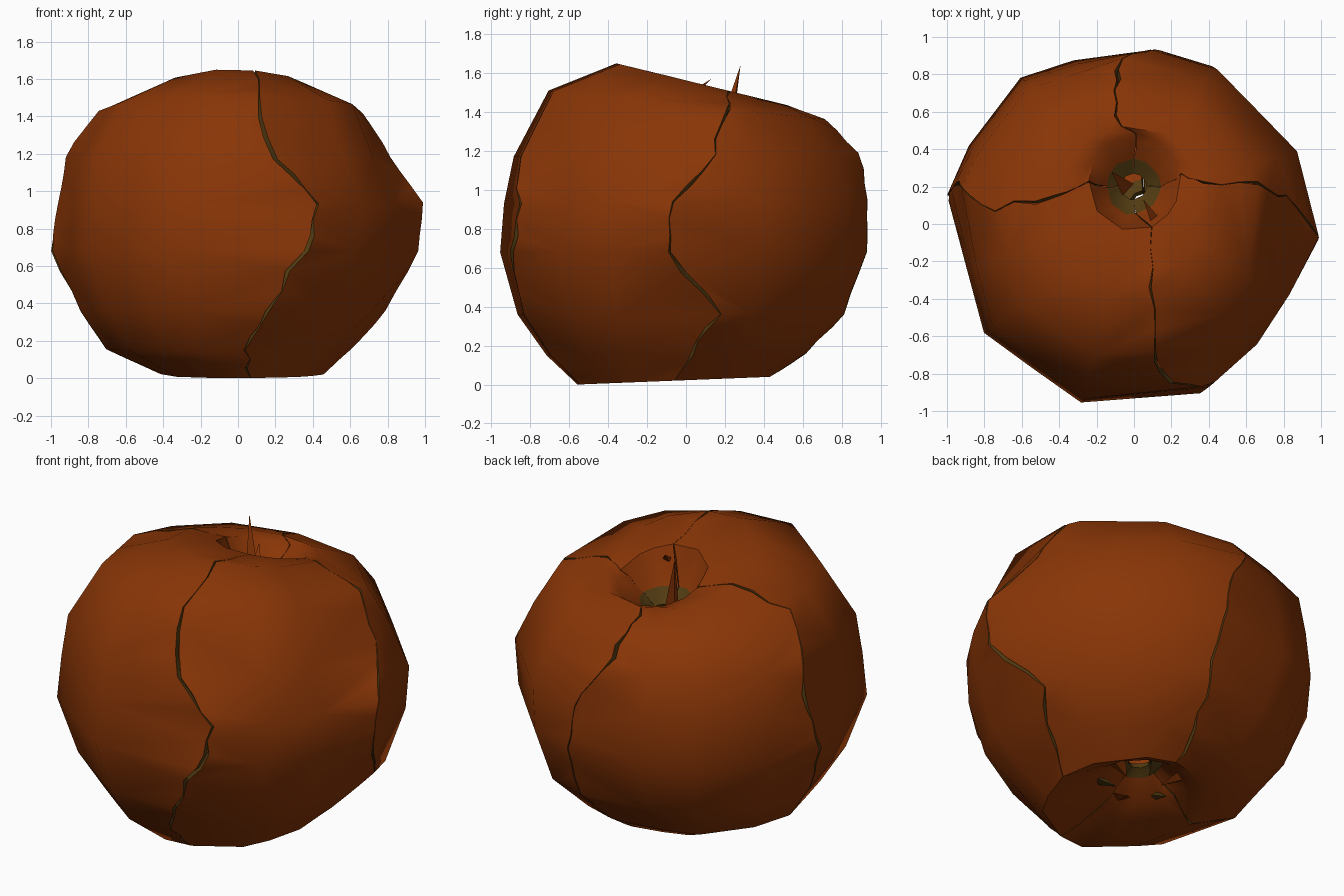
import bpy, bmesh, math, random
from mathutils import Vector

if "Cube" in bpy.data.objects:
    bpy.data.objects.remove(bpy.data.objects["Cube"])

random.seed(4)
SUB = 3  # crack points per ring


def material(name, rgb):
    m = bpy.data.materials.new(name)
    m.diffuse_color = (*rgb, 1)
    m.use_nodes = True
    m.node_tree.nodes["Principled BSDF"].inputs["Base Color"].default_value = m.diffuse_color
    return m


SKIN = material("russet skin", (0.25, 0.036, 0.002))
FLESH = material("olive edge", (0.088, 0.046, 0.006))

# Outline seen from above (x, y)
OUTLINE = [(1, -.12), (.87, .39), (.44, .83), (0, .96), (-.6, .77), (-.92, .36),
           (-1, .15), (-.8, -.58), (-.28, -.95), (.38, -.9), (.66, -.65)]
# Rings from bottom dimple to top dimple: x min, x max, y min, y max, z front, z back
RINGS = [(-.01, .11, .04, .16, .19, .19), (-.07, .17, -.02, .22, .16, .16),
         (-.20, .30, -.15, .35, .07, .07),
         (-.42, .47, -.56, .44, .00, .04), (-.72, .64, -.72, .65, .15, .16),
         (-.87, .86, -.87, .85, .36, .36), (-1.0, .97, -.96, .97, .68, .68),
         (-.98, 1.0, -.94, .95, .93, .95), (-.94, .88, -.89, .89, 1.17, 1.19),
         (-.76, .74, -.71, .74, 1.51, 1.36), (-.42, .41, -.36, .54, 1.65, 1.43),
         (-.25, .27, -.03, .48, 1.57, 1.41), (-.15, .15, .05, .35, 1.36, 1.33),
         (-.07, .07, .13, .27, 1.28, 1.28)]
# Cracks: angle in degrees at every ring
CRACKS = {
    "right": [0, 0, 0, 0, 5, 13, -5, -4, 10, 16, 18, 10, 0, 0],
    "back": [90, 90, 90, 85, 78, 80, 80, 85, 92, 98, 99, 90, 90, 90],
    "left": [180, 180, 178, 174, 176, 178, 172, 168, 168, 176, 172, 180, 180, 180],
    "front": [270, 270, 272, 276, 277, 281, 293, 296, 285, 280, 284, 290, 275, 270],
}


def unit_outline(deg):
    """Point where a ray from the centre meets the outline polygon."""
    d = Vector((math.cos(math.radians(deg)), math.sin(math.radians(deg))))
    for i, p in enumerate(OUTLINE):
        p, q = Vector(p), Vector(OUTLINE[(i + 1) % len(OUTLINE)])
        e = q - p
        den = d.x * e.y - d.y * e.x
        if abs(den) < 1e-9:
            continue
        r = (p.x * e.y - p.y * e.x) / den
        s = (p.x * d.y - p.y * d.x) / den
        if r > 0 and -1e-6 <= s <= 1 + 1e-6:
            return d.x * r, d.y * r / .955
    return d.x, d.y


def surface(level, deg):
    k = min(int(level + 1e-6), len(RINGS) - 2)
    ux, uy = unit_outline(deg)
    pts = []
    for x0, x1, y0, y1, zf, zb in RINGS[k:k + 2]:
        pts.append(Vector(((x0 + x1) / 2 + ux * (x1 - x0) / 2,
                           (y0 + y1) / 2 + uy * (y1 - y0) / 2,
                           zf + (zb - zf) * (uy + 1) / 2)))
    return pts[0].lerp(pts[1], level - k)


def crack_line(angles):
    """Jagged line: (angle, gap on one side, gap on the other) per crack point."""
    line = []
    for i in range(SUB * (len(angles) - 1) + 1):
        k = min(i // SUB, len(angles) - 2)
        a = angles[k] + (angles[k + 1] - angles[k]) * (i / SUB - k)
        a += random.uniform(-2, 2) if i % SUB else 0
        gap = [.08, .1, .2, .4, 1.3]
        line.append((a, random.choice(gap), random.choice(gap)))
    return line


LINES = {n: crack_line(a) for n, a in CRACKS.items()}


def link(name, bm, mats):
    me = bpy.data.meshes.new(name)
    bm.to_mesh(me)
    bm.free()
    ob = bpy.data.objects.new(name, me)
    bpy.context.collection.objects.link(ob)
    for m in mats:
        me.materials.append(m)
    bpy.ops.object.select_all(action='DESELECT')
    ob.select_set(True)
    bpy.context.view_layer.objects.active = ob
    return ob


def shell_piece(name, start, columns, end, turn=0):
    bm = bmesh.new()
    a = [bm.verts.new(surface(i / SUB, t + g)) for i, (t, g, _) in enumerate(LINES[start])]
    b = [bm.verts.new(surface(i / SUB, t + turn - g)) for i, (t, _, g) in enumerate(LINES[end])]
    mid = [[bm.verts.new(surface(k, c)) for k in range(len(RINGS))] for c in columns]
    m, n = mid[0], mid[-1]
    for k in range(len(RINGS) - 1):
        faces = []
        # jagged borders as fans
        for j in range(SUB):
            i = SUB * k + j
            c = k if j < 2 else k + 1
            faces += [(a[i], m[c], a[i + 1]), (n[c], b[i], b[i + 1])]
        i = SUB * k + 2
        faces += [(a[i], m[k], m[k + 1]), (n[k], b[i], n[k + 1])]
        faces += [(p[k], q[k], q[k + 1], p[k + 1]) for p, q in zip(mid, mid[1:])]
        for f in faces:  # dimple bottoms are olive
            bm.faces.new(f).material_index = int(k in (0, len(RINGS) - 2))
    ob = link(name, bm, [SKIN, FLESH])
    s = ob.modifiers.new("thickness", 'SOLIDIFY')
    s.thickness, s.offset, s.material_offset_rim = .04, -1, 1
    bpy.ops.object.modifier_apply(modifier=s.name)
    bpy.ops.object.shade_smooth_by_angle(angle=math.radians(50))


# Four broken pieces of the hollow fruit
shell_piece("back_right_piece", "right", [24, 43, 62], "back")
shell_piece("back_left_piece", "back", [110, 128, 155], "left")
shell_piece("front_left_piece", "left", [195, 216, 235, 254], "front")
shell_piece("front_right_piece", "front", [315, 335], "right", 360)


def spike(name, base, tip, r, mat=SKIN):
    bm = bmesh.new()
    base, tip = Vector(base), Vector(tip)
    ring = [bm.verts.new(base + Vector((r * math.cos(t), r * math.sin(t), 0)))
            for t in (0.3, 2.4, 4.5)]
    top = bm.verts.new(tip)
    bm.faces.new(ring[::-1])
    for i in range(3):
        bm.faces.new((ring[i], ring[(i + 1) % 3], top))
    bmesh.ops.recalc_face_normals(bm, faces=bm.faces)
    link(name, bm, [mat])


# Stem
spike("stem", (-.05, .2, 1.27), (-.12, .28, 1.64), .05)

# Splinters around the bottom dimple
for i in range(6):
    t = i * math.tau / 6 + .3
    c, s = math.cos(t), math.sin(t)
    spike(f"bottom_splinter_{i + 1}", (.05 + .24 * c, .1 + .24 * s, .09),
          (.05 + .12 * c, .1 + .12 * s, .04), .06, (SKIN, FLESH)[i % 2])

# Splinter on the front rim of the top dimple
spike("rim_splinter", (.10, .03, 1.49), (.05, .13, 1.57), .03)
